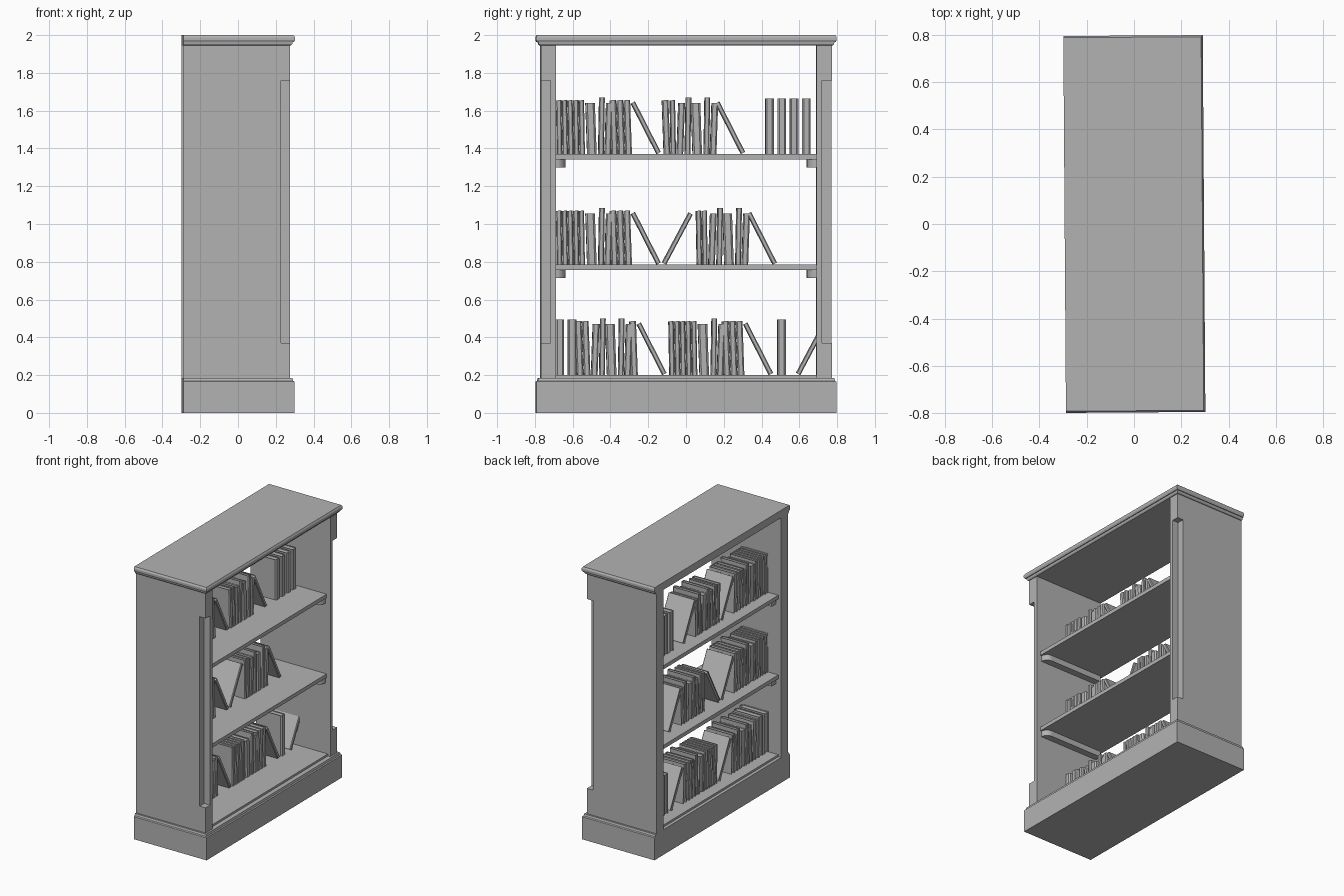
import bpy
import bmesh
import math
from mathutils import Matrix, Vector

if "Cube" in bpy.data.objects:
    bpy.data.objects.remove(bpy.data.objects["Cube"])

# The whole bookcase stands very slightly turned
TURN = Matrix.Rotation(math.radians(0.4), 4, "Z")
BACK, FRONT, HALF, INNER = -0.293, 0.27, 0.77, 0.69
FLOOR, SHELVES, TOP = 0.2, (0.785, 1.37), 1.945

grey = bpy.data.materials.new("plain grey")
grey.use_nodes = True
GREY = (0.45, 0.45, 0.45, 1)
grey.diffuse_color = GREY
grey.node_tree.nodes["Principled BSDF"].inputs["Base Color"].default_value = GREY


def loft(bm, rings):
    """Closed solid through a stack of matching rings of points."""
    loops = [[bm.verts.new(p) for p in ring] for ring in rings]
    bm.faces.new(loops[0][::-1])
    bm.faces.new(loops[-1])
    for low, high in zip(loops, loops[1:]):
        for i in range(len(low)):
            j = (i + 1) % len(low)
            bm.faces.new((low[i], low[j], high[j], high[i]))


def prism(bm, outline, z0, z1):
    loft(bm, [[(x, y, z) for x, y in outline] for z in (z0, z1)])


def rect(x0, x1, y0, y1):
    return [(x0, y0), (x1, y0), (x1, y1), (x0, y1)]


def to_mesh(name, bm):
    bmesh.ops.recalc_face_normals(bm, faces=bm.faces)
    mesh = bpy.data.meshes.new(name)
    bm.to_mesh(mesh)
    bm.free()
    mesh.materials.append(grey)
    return mesh


def place(name, mesh, local=Matrix()):
    obj = bpy.data.objects.new(name, mesh)
    bpy.context.collection.objects.link(obj)
    obj.matrix_world = TURN @ local
    return obj


def block(name, outline, z0, z1):
    bm = bmesh.new()
    prism(bm, outline, z0, z1)
    return place(name, to_mesh(name, bm))


def mirror_y(obj):
    mod = obj.modifiers.new("mirror", "MIRROR")
    mod.use_axis = (False, True, False)


def moulding(name, profile):
    """Slab with a flat back whose front and ends follow (height, overhang)."""
    bm = bmesh.new()
    loft(bm, [[(x, y, z) for x, y in rect(BACK, FRONT + o, -HALF - o, HALF + o)]
              for z, o in profile])
    place(name, to_mesh(name, bm))


# Plinth and moulded top
moulding("plinth", [(0, 0.024), (0.165, 0.024), (0.17, 0.017), (0.185, 0.013)])
moulding("moulded_top", [(TOP, 0.005), (1.953, 0.012), (1.963, 0.014), (1.963, 0.02),
                         (1.974, 0.026), (1.988, 0.026), (2, 0.019)])

# Side panels with a square rebate along the front outer corners
side = block("side_panels", rect(BACK, FRONT, INNER, HALF), 0.185, TOP)
cutter = block("rebate_cutter", rect(0.222, 0.4, 0.718, 0.9), 0.37, 1.76)
cutter.hide_render = True
cutter.hide_set(True)
cut = side.modifiers.new("rebate", "BOOLEAN")
cut.object = cutter
cut.solver = "EXACT"
mirror_y(side)

# Floor board, shelves and the cleats that carry them
block("floor_board", rect(-0.27, 0.25, -INNER, INNER), 0.18, FLOOR)
for level, z in zip(("lower", "upper"), SHELVES):
    block(level + "_shelf", rect(-0.27, 0.24, -INNER, INNER), z - 0.028, z)
    arc = [(0.18 + 0.05 * math.sin(a), INNER - 0.05 * math.cos(a))
           for a in (math.radians(15 * i) for i in range(7))]
    cleat = block(level + "_cleats", [(-0.25, INNER), (-0.25, INNER - 0.05)] + arc,
                  z - 0.07, z - 0.028)
    mirror_y(cleat)


# Books: gap before, thickness, height, lean in degrees
KINDS = {
    "n": ("slim_book", 0.002, 0.028, 0.285, 1),
    "d": ("medium_book", 0.002, 0.035, 0.285, 2),
    "s": ("short_book", 0.003, 0.035, 0.27, -2),
    "w": ("wide_book", 0.012, 0.05, 0.27, 2),
    "t": ("tall_book", 0.008, 0.03, 0.3, -1),
    "k": ("thick_book", 0.02, 0.045, 0.295, 0),
    "l": ("left_leaning_book", 0.13, 0.025, 0.3, 27),
    "r": ("right_leaning_book", 0, 0.025, 0.3, -28),
}


def book_mesh(name, w, h):
    """Cover with a rounded spine towards the front, around a page block."""
    x0, x1, board, r = -0.19, 0.02, 0.004, w * 0.2
    cover = [(x0, 0), (x1 - r, 0), (x1, r), (x1, w - r), (x1 - r, w), (x0, w),
             (x0, w - board), (x1 - r, w - board), (x1 - r, board), (x0, board)]
    bm = bmesh.new()
    prism(bm, cover, 0, h)
    prism(bm, rect(x0 + 0.005, x1 - r, board, w - board), 0.005, h - 0.005)
    return to_mesh(name, bm)


MESHES = {k: book_mesh(v[0], v[2], v[3]) for k, v in KINDS.items()}


def row(z, y, kinds):
    for kind in kinds:
        name, gap, w, h, lean = KINDS[kind]
        y += gap
        # A leaning book rests on its lower corner
        pivot = Vector((0, w if lean < 0 else 0, 0))
        local = (Matrix.Translation(Vector((0, y, z)) + pivot)
                 @ Matrix.Rotation(math.radians(lean), 4, "X")
                 @ Matrix.Translation(-pivot))
        place(name, MESHES[kind], local)
        y += w


lower, upper = SHELVES
row(FLOOR, -0.71, "kkddstwtsdl")
row(FLOOR, -0.09, "nnnnnwtsdddlk")
row(FLOOR, 0.58, "r")
row(lower, -0.685, "nnnnnwtsdddl")
row(lower, -0.13, "r")
row(lower, 0.055, "nnstwtsl")
row(upper, -0.685, "nnnnnwtsdddl")
row(upper, -0.12, "dnstwtsl")
row(upper, 0.4, "kkkk")
